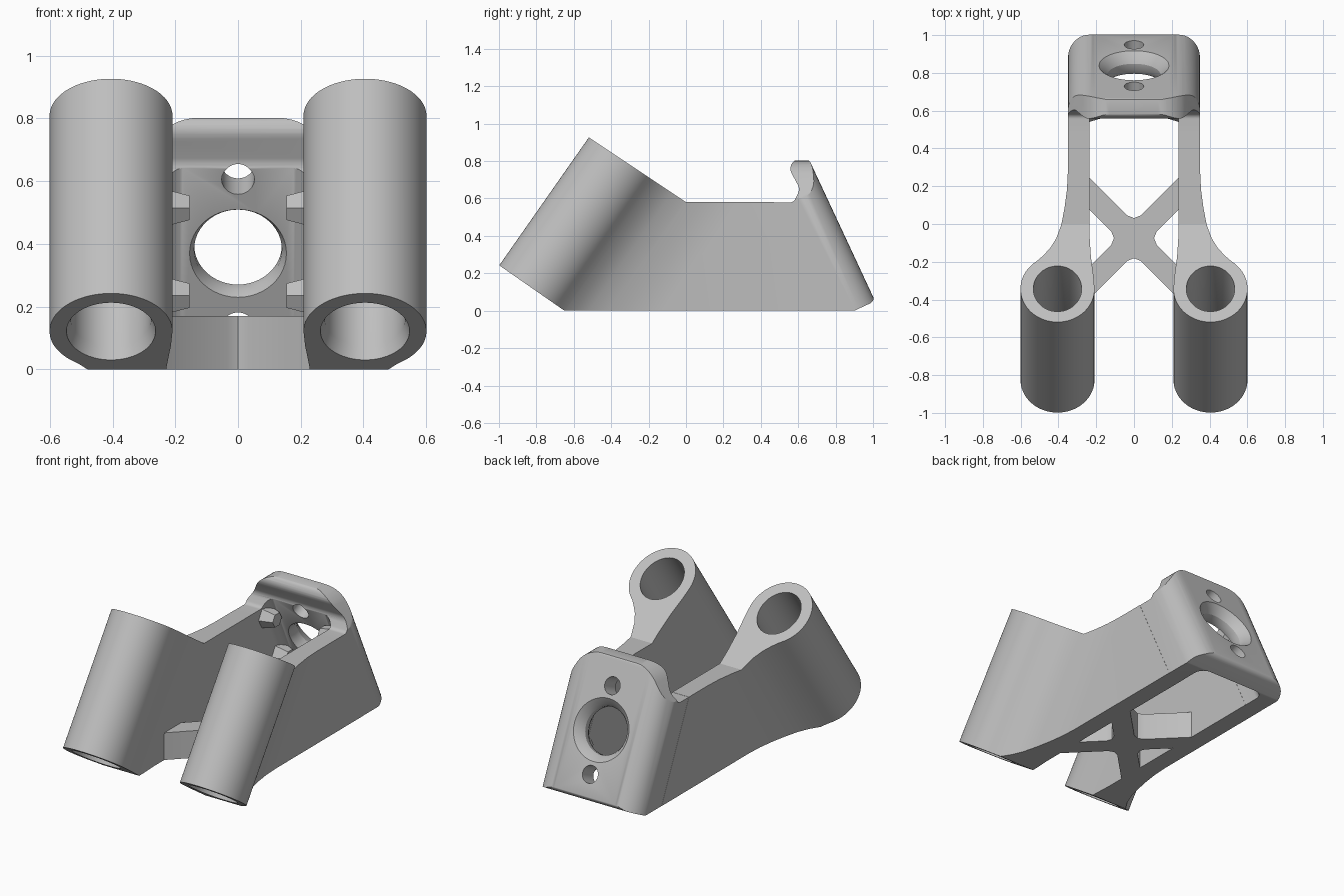
import bpy, bmesh, math
from mathutils import Matrix, Vector

old = bpy.data.objects.get("Cube")
if old:
    bpy.data.objects.remove(old, do_unlink=True)

grey = bpy.data.materials.new("plain grey")
grey.use_nodes = True
COLOUR = (0.52, 0.52, 0.52, 1)
grey.diffuse_color = COLOUR
grey.node_tree.nodes["Principled BSDF"].inputs["Base Color"].default_value = COLOUR


def frame(origin, axis):
    """Local frame: x stays across the model, z runs along axis."""
    z = Vector(axis).normalized()
    x = Vector((1, 0, 0))
    m = Matrix((x, z.cross(x), z)).transposed().to_4x4()
    m.translation = Vector(origin)
    return m


def rounded(points, steps=6):
    """Outline with (x, y, radius) corners turned into arcs."""
    out = []
    for i, (x, y, r) in enumerate(points):
        p = Vector((x, y))
        if r == 0:
            out.append(p)
            continue
        a = (Vector(points[i - 1][:2]) - p).normalized()
        b = (Vector(points[(i + 1) % len(points)][:2]) - p).normalized()
        half = a.angle(b) / 2
        mid = p + (a + b).normalized() * r / math.sin(half)
        start = p + a * r / math.tan(half) - mid
        end = p + b * r / math.tan(half) - mid
        turn = start.angle_signed(end)
        for k in range(steps + 1):
            out.append(mid + Matrix.Rotation(-turn * k / steps, 2) @ start)
    return out


def stack(name, rings, matrix):
    """Closed solid from matching rings of local points."""
    bm = bmesh.new()
    loops = [[bm.verts.new(matrix @ Vector(p)) for p in ring] for ring in rings]
    n = len(loops[0])
    for low, high in zip(loops, loops[1:]):
        for i in range(n):
            j = (i + 1) % n
            bm.faces.new((low[i], low[j], high[j], high[i]))
    bm.faces.new(loops[0][::-1])
    bm.faces.new(loops[-1])
    bmesh.ops.recalc_face_normals(bm, faces=bm.faces)
    mesh = bpy.data.meshes.new(name)
    bm.to_mesh(mesh)
    bm.free()
    obj = bpy.data.objects.new(name, mesh)
    bpy.context.collection.objects.link(obj)
    return obj


def prism(name, outline, d0, d1, matrix):
    return stack(name, [[(p[0], p[1], d) for p in outline] for d in (d0, d1)], matrix)


def bore(rings, matrix, n=48):
    """Round cutter from (depth, x radius, y radius) rings."""
    turn = [math.tau * k / n for k in range(n)]
    return stack("cutter", [[(rx * math.cos(t), ry * math.sin(t), d) for t in turn]
                            for d, rx, ry in rings], matrix)


def combine(obj, tool, mode):
    mod = obj.modifiers.new("cut", "BOOLEAN")
    mod.operation, mod.solver, mod.object = mode, "EXACT", tool
    bpy.context.view_layer.objects.active = obj
    bpy.ops.object.modifier_apply(modifier=mod.name)
    bpy.data.objects.remove(tool, do_unlink=True)


SIDE = Matrix(((0, 0, 1, 0), (1, 0, 0, 0), (0, 1, 0, 0), (0, 0, 0, 1)))
lean = math.radians(35)
tilt = math.radians(25)
TUBE = frame((0, -0.345, 0.806), (0, math.sin(lean), math.cos(lean)))
down = Vector((0, math.sin(tilt), -math.cos(tilt)))
inward = Vector((0, -math.cos(tilt), -math.sin(tilt)))
PLATE = frame((0, 0.67, 0.783), down)

# Leaning tubes, each flowing into a flat side wall
wall_side = [(-1.1, 0.313), (-0.62, 0.994), (0, 0.58), (0.47, 0.58), (0.74, 0), (-0.65, 0)]
arc = [math.radians(a) for a in range(180, 411, 5)]
section = [(0.405 + 0.196 * math.cos(a), 0.212 * math.sin(a)) for a in arc]
section += [(0.505, 0.185), (0.478, 0.215), (0.443, 0.26), (0.412, 0.32), (0.387, 0.4),
            (0.368, 0.48), (0.355, 0.56), (0.35, 0.64), (0.35, 1.6),
            (0.235, 1.6), (0.235, 0.33), (0.228, 0.2), (0.214, 0.08)]
walls = []
for side, label in ((1, "left"), (-1, "right")):
    wall = prism(label + "_tube_wall", [(side * x, v) for x, v in section], -1.1, 0.6, TUBE)
    combine(wall, prism("cutter", wall_side, -1, 1, SIDE), "INTERSECT")
    hole = bore([(-1, 0.142, 0.16), (-0.83, 0.142, 0.16), (-0.79, 0.128, 0.145),
                 (0.3, 0.128, 0.145)], TUBE @ Matrix.Translation((side * 0.405, 0, 0)))
    combine(wall, hole, "DIFFERENCE")
    walls.append(wall)

# Tilted end plate with rounded corners turning into the walls
u_shape = rounded([(0.349, 0.5, 0), (0.349, 0, 0.14), (-0.349, 0, 0.14), (-0.349, 0.5, 0),
                   (-0.236, 0.5, 0), (-0.236, 0.12, 0.06), (0.236, 0.12, 0.06),
                   (0.236, 0.5, 0)], 10)
bracket = prism("bracket_body", u_shape, -0.3, 1.2, PLATE)
plate_side = rounded([(0, 0, 0), (0.9, 0, 0.02), (1.015, 0.053, 0.035), (0.652, 0.825, 0.05),
                      (0.535, 0.79, 0.05), (0.61, 0.65, 0.05), (0.575, 0.579, 0.03),
                      (0, 0.579, 0)])
combine(bracket, prism("cutter", plate_side, -1, 1, SIDE), "INTERSECT")
front_outline = rounded([(-0.4, -0.1, 0), (0.4, -0.1, 0), (0.4, 0.58, 0), (0.35, 0.6, 0),
                         (0.22, 0.802, 0.17), (-0.22, 0.802, 0.17), (-0.35, 0.6, 0),
                         (-0.4, 0.58, 0)], 8)
combine(bracket, prism("cutter", front_outline, -2, 2, frame((0, 0, 0), (0, -1, 0))),
        "INTERSECT")

# Large flared opening and two screw holes
for s, rings in ((0.4, [(-0.05, 0.185, 0.185), (0.0, 0.185, 0.185), (0.03, 0.155, 0.155),
                        (0.055, 0.14, 0.14), (0.09, 0.14, 0.14), (0.121, 0.155, 0.155),
                        (0.2, 0.155, 0.155)]),
                 (0.14, [(-0.1, 0.052, 0.052), (0.25, 0.052, 0.052)]),
                 (0.66, [(-0.1, 0.052, 0.052), (0.25, 0.052, 0.052)])):
    combine(bracket, bore(rings, frame(PLATE.translation + down * s, inward)), "DIFFERENCE")

for wall in walls:
    combine(bracket, wall, "UNION")

# Crossed brace between the walls
w, fillet, reach = 0.06, 0.05, 0.4
arm = [(reach, -w), (reach, w), (w + fillet, w), (w + fillet * 0.3, w + fillet * 0.3),
       (w, w + fillet)]
cross = [Matrix.Rotation(math.radians(45 + 90 * k), 2) @ Vector(p)
         for k in range(4) for p in arm]
brace = prism("cross_brace", cross, 0, 0.17, frame((0, -0.075, 0), (0, 0, 1)))

# Faceted stops in the inner corners
stops = []
for side in (1, -1):
    for y, z in ((0.61, 0.515), (0.74, 0.235)):
        bpy.ops.mesh.primitive_cone_add(vertices=6, radius1=0.075, radius2=0.045, depth=0.1,
                                        location=(side * 0.205, y, z),
                                        rotation=(0, -side * math.pi / 2, 0))
        stop = bpy.context.object
        stop.name = ("left" if side > 0 else "right") + "_corner_stop"
        stops.append(stop)

for obj in [bracket, brace] + stops:
    obj.data.materials.clear()
    obj.data.materials.append(grey)

# Smooth curved faces, crisp edges
bpy.ops.object.select_all(action="DESELECT")
for obj in (bracket, brace):
    obj.select_set(True)
bpy.context.view_layer.objects.active = bracket
bpy.ops.object.shade_smooth_by_angle(angle=math.radians(30))
